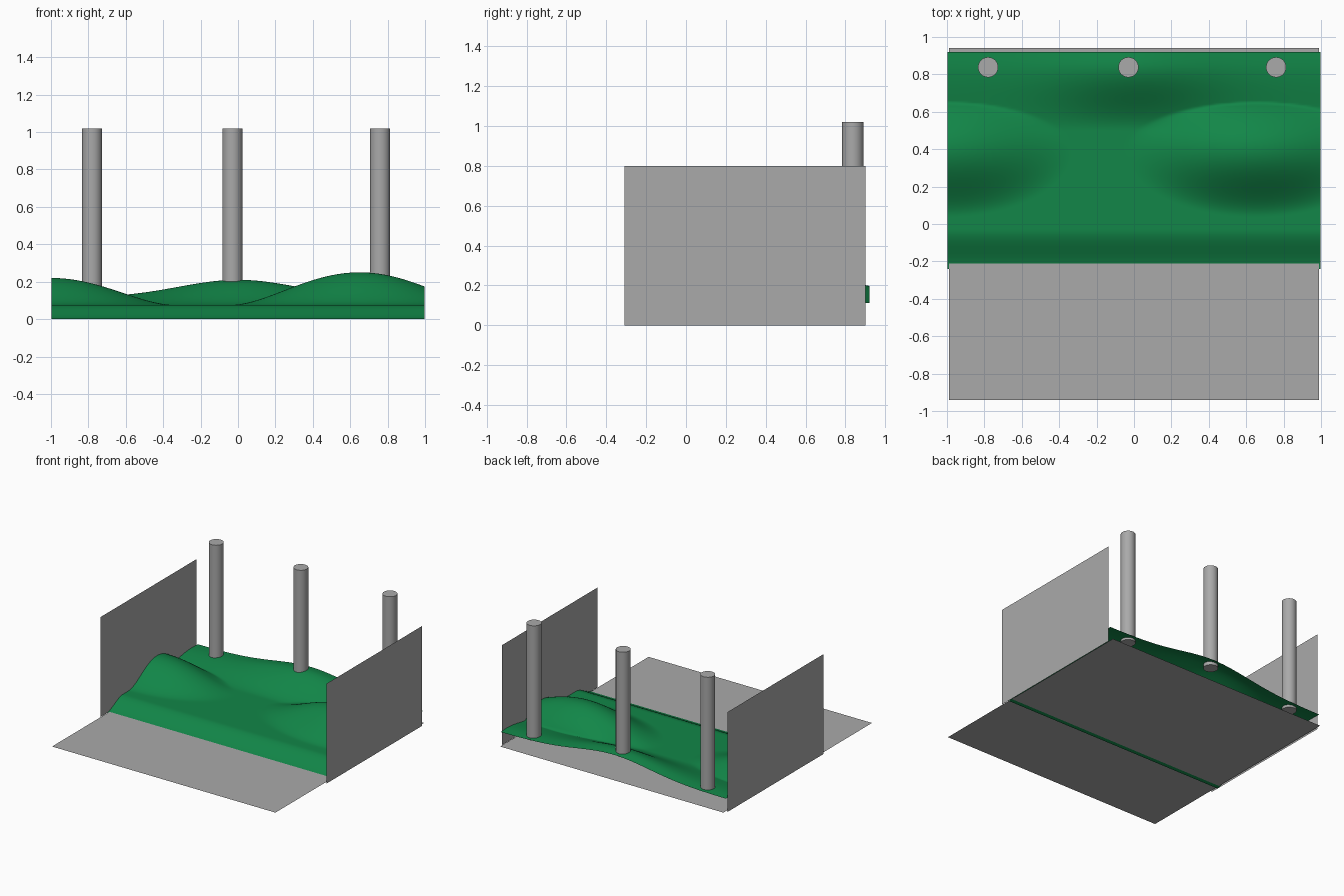
import bpy, bmesh, math

if "Cube" in bpy.data.objects:
    bpy.data.objects.remove(bpy.data.objects["Cube"])


def material(name, col):
    m = bpy.data.materials.new(name)
    m.diffuse_color = (*col, 1)
    m.use_nodes = True
    m.node_tree.nodes["Principled BSDF"].inputs["Base Color"].default_value = m.diffuse_color
    return m


GREY = material("plain grey", (0.40, 0.40, 0.40))
GREEN = material("grass green", (0.006, 0.24, 0.065))


def smooth(a, b, v):
    t = min(1, max(0, (v - a) / (b - a)))
    return t * t * (3 - 2 * t)


def hill(x, y, cx, rx, height):
    """Mound with a soft front and sides, ending in a crease at the back."""
    dx, dy = (x - cx) / rx, y - 0.40
    dy /= 0.245 if dy > 0 else 0.36
    t2 = dx * dx + dy * dy
    if t2 >= 1:
        return 0
    power = 2.0
    if dy > 0:
        power -= 1.1 * dy * dy / t2
    return height * (1 - t2) ** power


def ground_height(x, y):
    z = 0.075 * smooth(-0.25, -0.03, y)                      # front bank
    back = 0.04 + 0.095 * math.exp(-(x / 0.45) ** 2)         # back swell
    z += back * smooth(0.50, 0.84, y) * (1 - 0.12 * smooth(0.84, 0.96, y))
    z += hill(x, y, -1.0, 0.67, 0.145)                       # left hill
    z += hill(x, y, 0.65, 0.70, 0.175)                       # right hill
    return z


def plane(name, corners):
    me = bpy.data.meshes.new(name)
    me.from_pydata(corners, [], [(0, 1, 2, 3)])
    me.materials.append(GREY)
    ob = bpy.data.objects.new(name, me)
    bpy.context.collection.objects.link(ob)
    return ob


# base sheet
plane("base_sheet", [(-0.99, -0.94, 0.006), (0.99, -0.94, 0.006),
                     (0.99, 0.94, 0.006), (-0.99, 0.94, 0.006)])

# side walls
for side, s in (("left", -1), ("right", 1)):
    plane(side + "_wall", [(s, -0.31, 0), (s, 0.90, 0), (s, 0.90, 0.80), (s, -0.31, 0.80)])

# rolling terrain sheet
bm = bmesh.new()
bmesh.ops.create_grid(bm, x_segments=140, y_segments=116, size=1)
for v in bm.verts:
    x, y = v.co.x * 0.998, 0.34 + 0.58 * v.co.y
    v.co = (x, y, ground_height(x, y))
for f in bm.faces:
    f.smooth = True
me = bpy.data.meshes.new("terrain")
bm.to_mesh(me)
bm.free()
me.materials.append(GREEN)
bpy.context.collection.objects.link(bpy.data.objects.new("terrain", me))

# posts along the back
for name, x, bottom in (("left_post", -0.78, 0.10), ("middle_post", -0.03, 0.18),
                        ("right_post", 0.76, 0.10)):
    bpy.ops.mesh.primitive_cylinder_add(vertices=32, radius=0.054, depth=1.02 - bottom,
                                        location=(x, 0.838, (1.02 + bottom) / 2))
    post = bpy.context.object
    post.name = name
    post.data.materials.append(GREY)
    bpy.ops.object.shade_smooth_by_angle(angle=math.radians(40))
